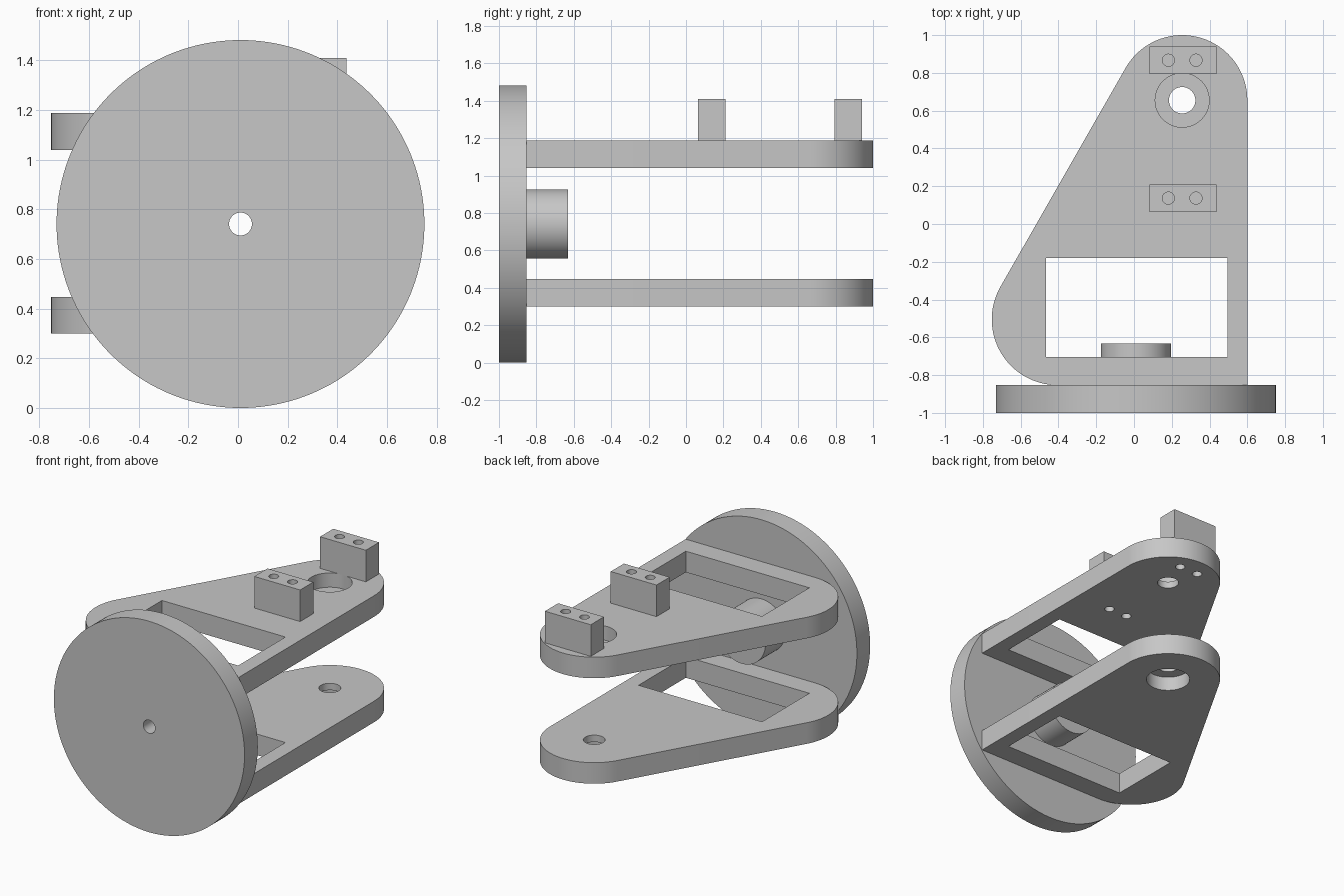
import bpy, bmesh, math
from mathutils import Matrix, Vector

cube = bpy.data.objects.get("Cube")
if cube:
    bpy.data.objects.remove(cube, do_unlink=True)

GREY = (0.57, 0.57, 0.57, 1)
metal = bpy.data.materials.new("plain grey")
metal.use_nodes = True
metal.diffuse_color = GREY
for node in metal.node_tree.nodes:
    if node.type == 'BSDF_PRINCIPLED':
        node.inputs["Base Color"].default_value = GREY


def add_object(name, bm):
    bmesh.ops.recalc_face_normals(bm, faces=bm.faces)
    mesh = bpy.data.meshes.new(name)
    bm.to_mesh(mesh)
    bm.free()
    mesh.materials.append(metal)
    obj = bpy.data.objects.new(name, mesh)
    bpy.context.collection.objects.link(obj)
    return obj


def box(name, low, high):
    bm = bmesh.new()
    low, high = Vector(low), Vector(high)
    size = high - low
    place = Matrix.Translation((low + high) / 2) @ Matrix.Diagonal((*size, 1))
    bmesh.ops.create_cube(bm, size=1, matrix=place)
    return add_object(name, bm)


def cylinder(name, start, end, radius, segments=64):
    bm = bmesh.new()
    start, end = Vector(start), Vector(end)
    axis = end - start
    place = Matrix.Translation((start + end) / 2) @ axis.to_track_quat('Z', 'Y').to_matrix().to_4x4()
    bmesh.ops.create_cone(bm, cap_ends=True, segments=segments, radius1=radius,
                          radius2=radius, depth=axis.length, matrix=place)
    return add_object(name, bm)


def prism(name, outline, z0, z1):
    bm = bmesh.new()
    face = bm.faces.new([bm.verts.new((x, y, z0)) for x, y in outline])
    top = bmesh.ops.extrude_face_region(bm, geom=[face])["geom"]
    verts = [v for v in top if isinstance(v, bmesh.types.BMVert)]
    bmesh.ops.translate(bm, verts=verts, vec=(0, 0, z1 - z0))
    return add_object(name, bm)


def cut(obj, cutters):
    # Subtract the cutters, keep the result as plain mesh, drop the cutters
    for cutter in cutters:
        cutter.hide_render = True
        mod = obj.modifiers.new("cut", 'BOOLEAN')
        mod.operation, mod.solver, mod.object = 'DIFFERENCE', 'EXACT', cutter
    bpy.context.view_layer.update()
    graph = bpy.context.evaluated_depsgraph_get()
    mesh = bpy.data.meshes.new_from_object(obj.evaluated_get(graph))
    obj.modifiers.clear()
    obj.data = mesh
    for cutter in cutters:
        bpy.data.objects.remove(cutter, do_unlink=True)


def arc(centre, radius, a0, a1, steps=40):
    angles = [a0 + (a1 - a0) * i / steps for i in range(steps + 1)]
    return [(centre[0] + radius * math.cos(a), centre[1] + radius * math.sin(a)) for a in angles]


def upright_hole(x, y, radius, z0, z1):
    return cylinder("cutter", (x, y, z0), (x, y, z1), radius, 48)


# Mounting disc and its hub, bored through the middle
BACK = -0.853
CX, CZ = 0.01, 0.741
disc = cylinder("mounting_disc", (CX, -1, CZ), (CX, BACK, CZ), 0.741, 160)
hub = cylinder("hub", (CX, BACK, CZ), (CX, -0.632, CZ), 0.185, 96)
for part in (disc, hub):
    cut(part, [cylinder("cutter", (CX, -1.2, CZ), (CX, -0.4, CZ), 0.046, 48)])
parts = [disc, hub]

# Outline of an arm plate: two rounded ends joined by a tangent line
PIVOT, PIVOT_R = (0.255, 0.655), 0.345
HEEL, HEEL_R = (-0.405, BACK + 0.348), 0.348
tangent = math.atan2(PIVOT[1] - HEEL[1], PIVOT[0] - HEEL[0]) + math.pi / 2
outline = arc(PIVOT, PIVOT_R, 0, tangent) + arc(HEEL, HEEL_R, tangent, 1.5 * math.pi)
outline.append((PIVOT[0] + PIVOT_R, BACK))

# Block positions and screw holes
BLOCK_Y = {"front_block": 0.137, "back_block": 0.867}
SCREW_X = (0.182, 0.328)


def screw_holes(y):
    return [upright_hole(x, y, 0.032, 0.9, 1.6) for x in SCREW_X]


# Lower and upper plates, each counterbored on its outer side
BORE = 0.1
for name, z0, z1, bore in (("lower_plate", 0.299, 0.447, (0.2, 0.299 + BORE)),
                           ("upper_plate", 1.04, 1.188, (1.188 - BORE, 1.3))):
    plate = prism(name, outline, z0, z1)
    cutters = [box("cutter", (-0.465, -0.705, z0 - 0.1), (0.495, -0.18, z1 + 0.1)),
               upright_hole(*PIVOT, 0.07, z0 - 0.1, z1 + 0.1),
               upright_hole(*PIVOT, 0.143, *bore)]
    if name == "upper_plate":
        for y in BLOCK_Y.values():
            cutters += screw_holes(y)
    cut(plate, cutters)
    parts.append(plate)

# Drilled blocks standing on the upper plate
for name, y in BLOCK_Y.items():
    block = box(name, (0.082, y - 0.073, 1.188), (0.438, y + 0.073, 1.41))
    cut(block, screw_holes(y))
    parts.append(block)

# Smooth the round walls and keep the edges sharp
bpy.ops.object.select_all(action='DESELECT')
for part in parts:
    part.select_set(True)
bpy.context.view_layer.objects.active = parts[0]
bpy.ops.object.shade_smooth_by_angle(angle=math.radians(30))
